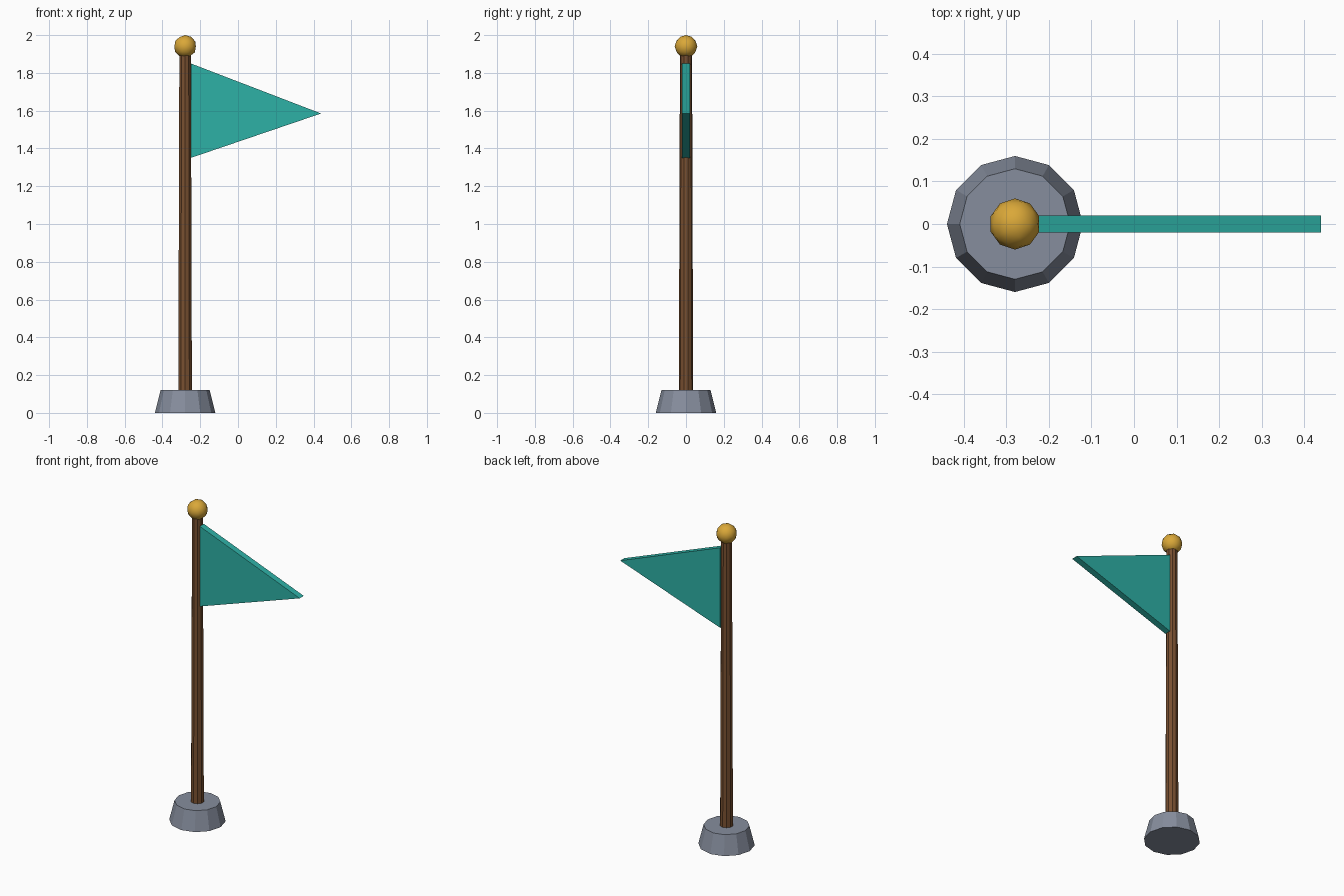
import bpy
import bmesh
from mathutils import Matrix

cube = bpy.data.objects.get("Cube")
if cube:
    bpy.data.objects.remove(cube, do_unlink=True)

POLE_X = -0.28


def make_material(name, rgb):
    mat = bpy.data.materials.new(name)
    mat.use_nodes = True
    colour = (*rgb, 1.0)
    mat.diffuse_color = colour
    mat.node_tree.nodes["Principled BSDF"].inputs["Base Color"].default_value = colour
    return mat


def finish(name, bm, mat):
    bmesh.ops.recalc_face_normals(bm, faces=bm.faces)
    mesh = bpy.data.meshes.new(name)
    bm.to_mesh(mesh)
    bm.free()
    mesh.materials.append(mat)
    obj = bpy.data.objects.new(name, mesh)
    bpy.context.collection.objects.link(obj)
    return obj


def tapered_column(name, sides, r_low, r_high, z_low, z_high, mat):
    bm = bmesh.new()
    centre = Matrix.Translation((POLE_X, 0, (z_low + z_high) / 2))
    bmesh.ops.create_cone(bm, cap_ends=True, segments=sides, radius1=r_low,
                          radius2=r_high, depth=z_high - z_low, matrix=centre)
    return finish(name, bm, mat)


stone = make_material("grey stone", (0.24, 0.27, 0.34))
wood = make_material("brown wood", (0.19, 0.08, 0.03))
gold = make_material("gold", (0.70, 0.39, 0.04))
cloth = make_material("teal cloth", (0.027, 0.44, 0.38))

# Stone foot and wooden pole
tapered_column("base", 12, 0.16, 0.13, 0.0, 0.12, stone)
tapered_column("pole", 10, 0.038, 0.032, 0.06, 1.92, wood)

# Rounded finial
bm = bmesh.new()
bmesh.ops.create_icosphere(bm, subdivisions=2, radius=0.06,
                           matrix=Matrix.Translation((POLE_X, 0, 1.94)))
for face in bm.faces:
    face.smooth = True
finish("finial_ball", bm, gold)

# Triangular pennant, extruded through its thickness
bm = bmesh.new()
outline = [(-0.25, 1.85), (-0.25, 1.35), (0.44, 1.585)]
face = bm.faces.new([bm.verts.new((x, -0.02, z)) for x, z in outline])
extruded = bmesh.ops.extrude_face_region(bm, geom=[face], use_keep_orig=True)
moved = [v for v in extruded["geom"] if isinstance(v, bmesh.types.BMVert)]
bmesh.ops.translate(bm, verts=moved, vec=(0, 0.04, 0))
finish("pennant", bm, cloth)
